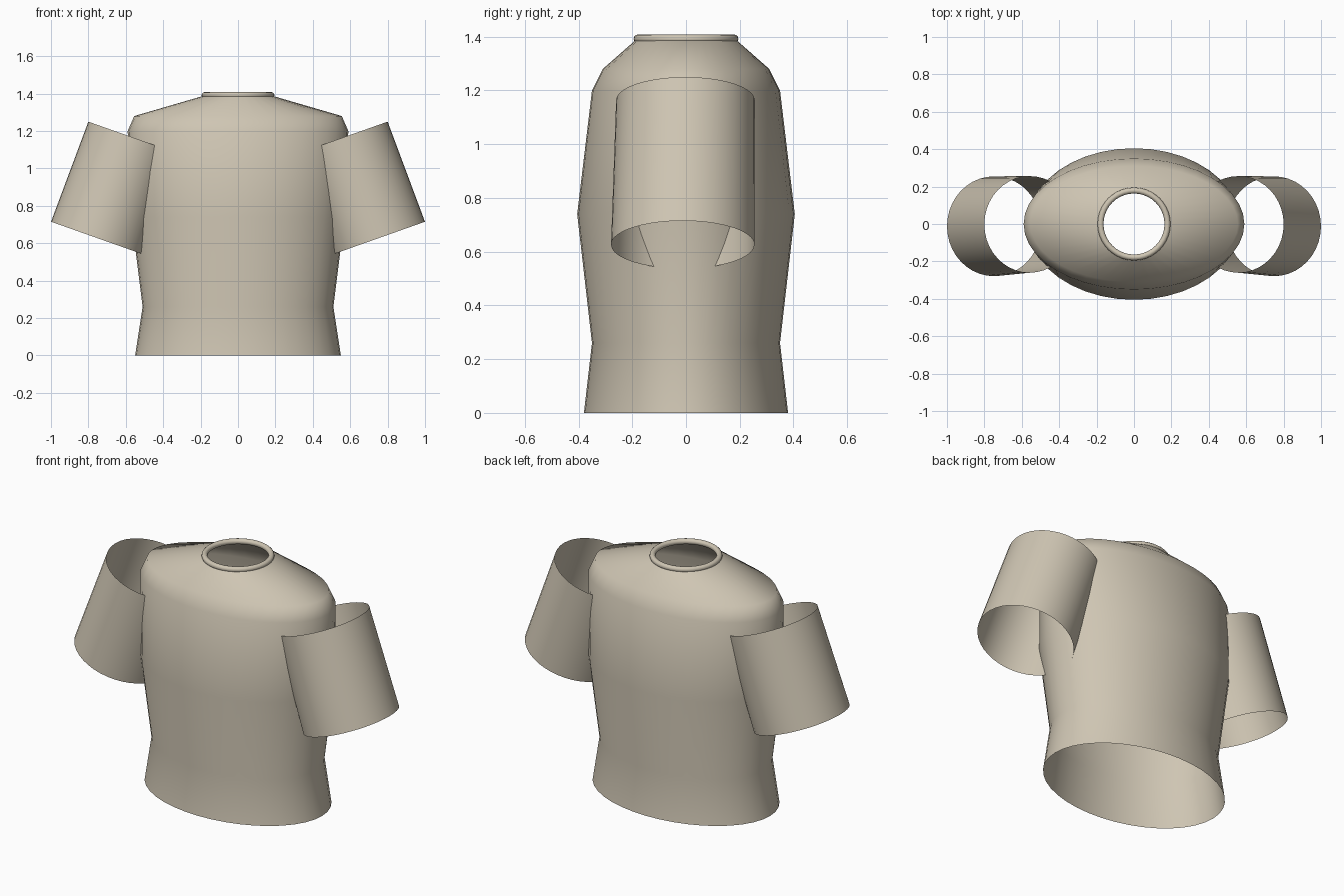
import bpy, bmesh
from math import sin, cos, pi, radians
from mathutils import Vector

cube = bpy.data.objects.get("Cube")
if cube:
    bpy.data.objects.remove(cube, do_unlink=True)

cloth = bpy.data.materials.new("beige cloth")
cloth.use_nodes = True
colour = (0.62, 0.56, 0.45, 1)
cloth.diffuse_color = colour
bsdf = cloth.node_tree.nodes["Principled BSDF"]
bsdf.inputs["Base Color"].default_value = colour
bsdf.inputs["Roughness"].default_value = 0.8


def loft(name, rings, steps=40):
    """Open tube through rings of (centre, half-axis u, half-axis v)."""
    bm = bmesh.new()
    loops = []
    for centre, u, v in rings:
        angles = [2 * pi * i / steps for i in range(steps)]
        loops.append([bm.verts.new(centre + u * cos(a) + v * sin(a)) for a in angles])
    for low, high in zip(loops, loops[1:]):
        for i in range(steps):
            j = (i + 1) % steps
            bm.faces.new((low[i], low[j], high[j], high[i])).smooth = True
    mesh = bpy.data.meshes.new(name)
    bm.to_mesh(mesh)
    bm.free()
    mesh.materials.append(cloth)
    obj = bpy.data.objects.new(name, mesh)
    bpy.context.collection.objects.link(obj)
    return obj


# Body: oval sections as (height, half width, half depth), open at hem and neck
sections = [(0, 0.55, 0.38), (0.26, 0.51, 0.35), (0.74, 0.57, 0.405),
            (1.2, 0.59, 0.35), (1.28, 0.555, 0.31), (1.388, 0.185, 0.187)]
loft("shirt_body", [(Vector((0, 0, z)), Vector((w, 0, 0)), Vector((0, d, 0)))
                    for z, w, d in sections])

# Sleeves: open tilted tubes, slightly wider at the cuff
tilt = radians(19.5)
for side, name in ((1, "left_sleeve"), (-1, "right_sleeve")):
    rings = []
    for x, y, z, r in ((0.748, -0.012, 0.626, 0.267), (0.557, -0.002, 1.164, 0.258)):
        rings.append((Vector((side * x, y, z)),
                      Vector((side * cos(tilt), 0, sin(tilt))) * r,
                      Vector((0, side * r, 0))))
    loft(name, rings)

# Collar: rolled ring around the neck opening
bpy.ops.mesh.primitive_torus_add(major_radius=0.179, minor_radius=0.016,
                                 major_segments=40, minor_segments=12,
                                 location=(0, 0, 1.392))
collar = bpy.context.object
collar.name = "collar"
collar.data.materials.append(cloth)
bpy.ops.object.shade_smooth()
